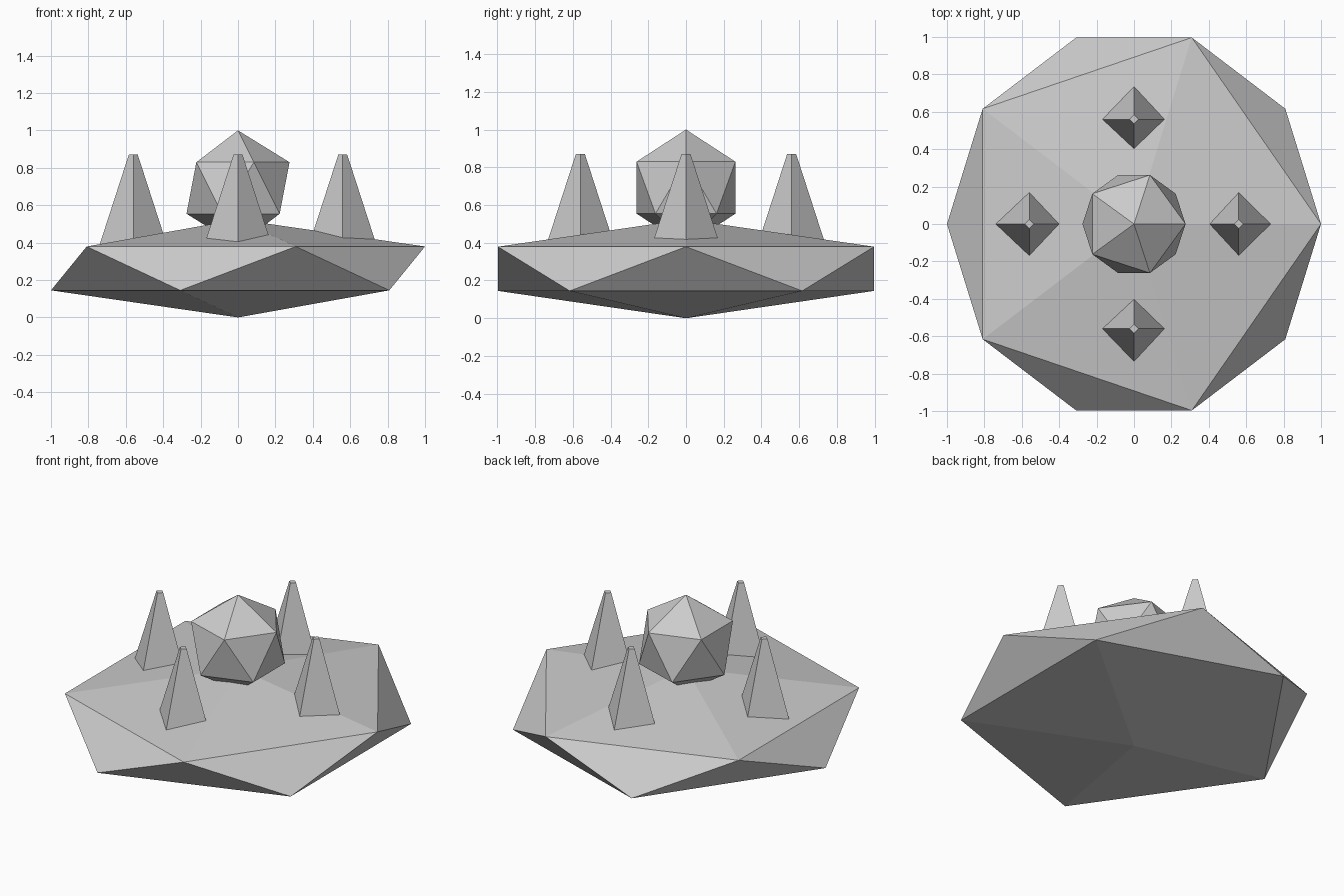
import bpy
import math

cube = bpy.data.objects.get("Cube")
if cube:
    bpy.data.objects.remove(cube, do_unlink=True)

# Single plain grey for every part
grey = bpy.data.materials.new("plain grey")
grey.use_nodes = True
colour = (0.6, 0.6, 0.6, 1)
grey.diffuse_color = colour
grey.node_tree.nodes["Principled BSDF"].inputs["Base Color"].default_value = colour


def finish(name):
    obj = bpy.context.object
    obj.name = name
    obj.data.name = name
    obj.data.materials.append(grey)
    return obj


def gem(name, z, scale):
    """Twenty-sided faceted solid, stretched along each axis."""
    bpy.ops.mesh.primitive_ico_sphere_add(subdivisions=1, radius=1, location=(0, 0, z))
    obj = finish(name)
    obj.scale = scale
    bpy.ops.object.transform_apply(location=False, rotation=False, scale=True)
    return obj


def spike(name, angle):
    """Tapered four-sided spike with its foot sunk into the base."""
    top, foot = 0.87, 0.33
    x, y = 0.56 * math.cos(angle), 0.56 * math.sin(angle)
    bpy.ops.mesh.primitive_cone_add(
        vertices=4, radius1=0.199, radius2=0.024, depth=top - foot,
        location=(x, y, (top + foot) / 2))
    return finish(name)


# Wide flattened base
gem("base", 0.262, (1.118, 1.172, 0.262))

# Faceted core resting in the middle
gem("core", 0.692, (0.308, 0.308, 0.308))

# Four spikes around the core
for i, side in enumerate(("left", "back", "right", "front")):
    spike(side + "_spike", i * math.pi / 2)
